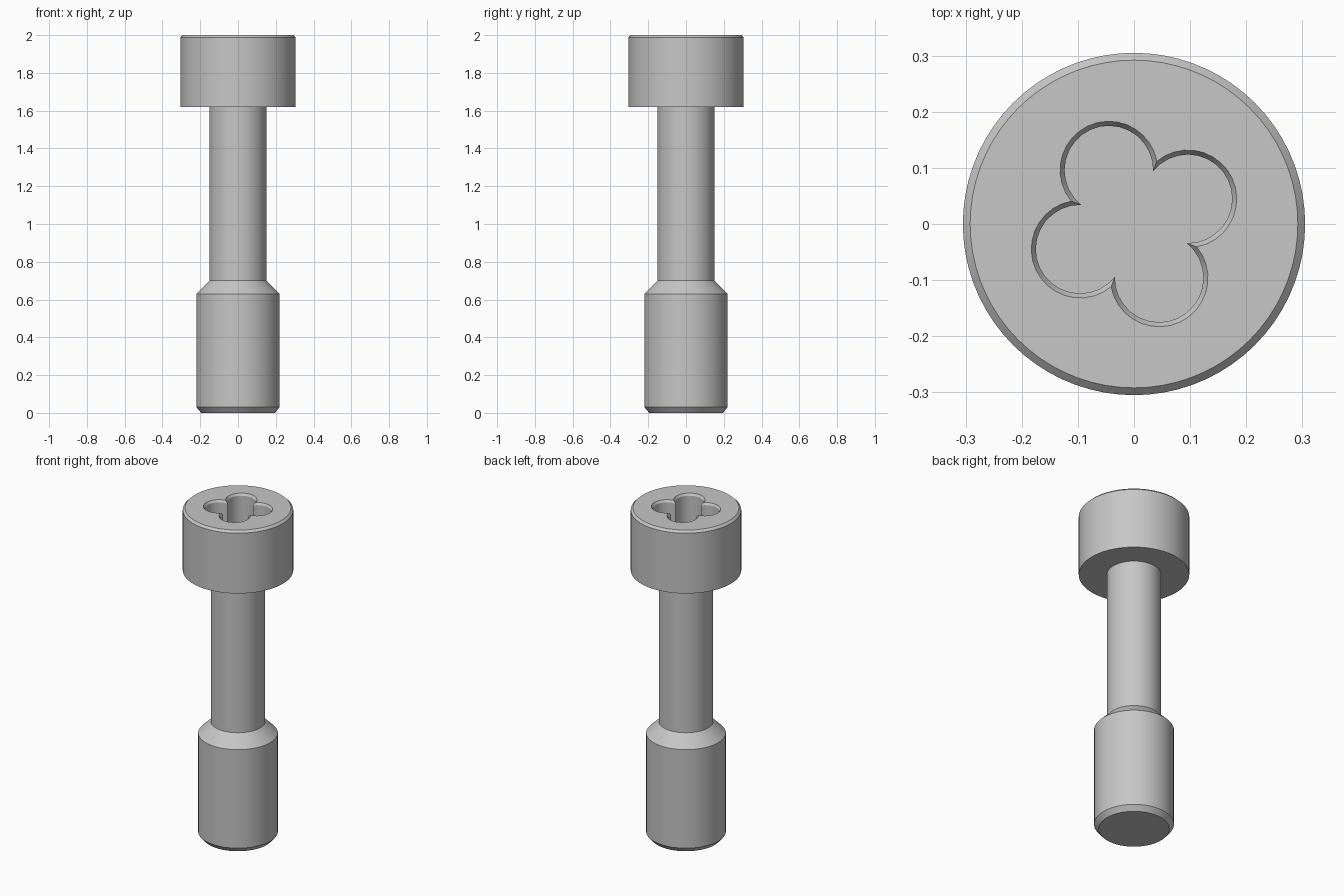
import bpy
import bmesh
from math import sin, cos, atan2, sqrt, pi, radians

cube = bpy.data.objects.get("Cube")
if cube:
    bpy.data.objects.remove(cube, do_unlink=True)

SEGMENTS = 72
steel = bpy.data.materials.new("grey_steel")
steel.use_nodes = True
colour = (0.57, 0.57, 0.57, 1)
steel.diffuse_color = colour
steel.node_tree.nodes["Principled BSDF"].inputs["Base Color"].default_value = colour


def build_from_rings(name, rings):
    """Skin a stack of equal-length point loops and cap both ends."""
    bm = bmesh.new()
    loops = [[bm.verts.new(p) for p in ring] for ring in rings]
    n = len(loops[0])
    for low, high in zip(loops, loops[1:]):
        for i in range(n):
            j = (i + 1) % n
            bm.faces.new((low[i], low[j], high[j], high[i]))
    bm.faces.new(loops[0][::-1])
    bm.faces.new(loops[-1])
    bmesh.ops.recalc_face_normals(bm, faces=bm.faces)
    mesh = bpy.data.meshes.new(name)
    bm.to_mesh(mesh)
    bm.free()
    mesh.materials.append(steel)
    obj = bpy.data.objects.new(name, mesh)
    bpy.context.collection.objects.link(obj)
    return obj


def circle(radius, z):
    angles = [2 * pi * i / SEGMENTS for i in range(SEGMENTS)]
    return [(radius * cos(a), radius * sin(a), z) for a in angles]


def clover(radius, z, offset=0.106, turn=radians(25), steps=18):
    """Outline of four overlapping circles, meeting in sharp cusps."""
    half = offset / sqrt(2)
    cusp = (half + sqrt(radius ** 2 - half ** 2)) / sqrt(2)
    sweep = atan2(cusp, cusp - offset)
    points = []
    for lobe in range(4):
        axis = turn + lobe * pi / 2
        for i in range(steps):
            a = axis - sweep + 2 * sweep * i / steps
            points.append((offset * cos(axis) + radius * cos(a),
                           offset * sin(axis) + radius * sin(a), z))
    return points


# Turned body: chamfered end, thick section, cone, thin shank, head
profile = [(0.195, 0), (0.22, 0.03), (0.22, 0.63), (0.15, 0.70),
           (0.15, 1.62), (0.305, 1.62), (0.305, 1.987), (0.292, 2)]
screw = build_from_rings("screw_body", [circle(r, z) for r, z in profile])

# Clover-shaped drive recess with a bevelled mouth
cutter = build_from_rings("recess_cutter", [
    clover(0.079, 1.80), clover(0.079, 1.987), clover(0.087, 2), clover(0.087, 2.05)])
cutter.hide_render = True
cut = screw.modifiers.new("drive_recess", "BOOLEAN")
cut.operation = "DIFFERENCE"
cut.solver = "EXACT"
cut.object = cutter

bpy.ops.object.select_all(action="DESELECT")
screw.select_set(True)
bpy.context.view_layer.objects.active = screw
bpy.ops.object.modifier_apply(modifier=cut.name)
bpy.data.objects.remove(cutter, do_unlink=True)
bpy.ops.object.shade_smooth_by_angle(angle=radians(30))
